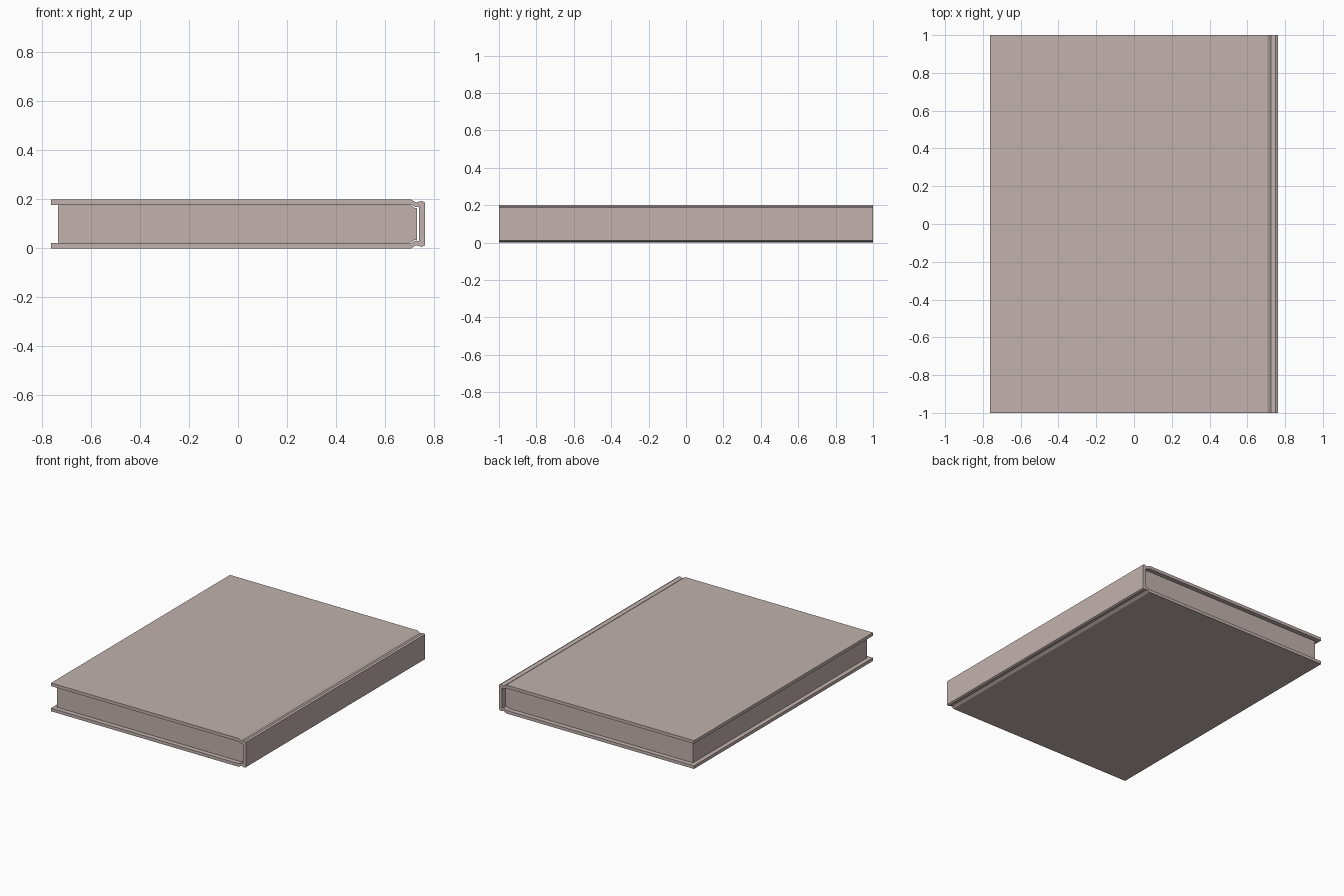
import bpy, bmesh

if "Cube" in bpy.data.objects:
    bpy.data.objects.remove(bpy.data.objects["Cube"])

# one flat colour for the whole book
mat = bpy.data.materials.new("dusty_beige")
mat.diffuse_color = (0.539, 0.445, 0.423, 1)
mat.use_nodes = True
mat.node_tree.nodes["Principled BSDF"].inputs["Base Color"].default_value = mat.diffuse_color
MID = 0.1  # mirror height of the cross-sections


def extrude_profile(name, upper, half_y):
    """Mirror the upper half of an x/z outline about MID, extrude it along y."""
    outline = upper + [(x, 2 * MID - z) for x, z in reversed(upper)]
    bm = bmesh.new()
    face = bm.faces.new([bm.verts.new((x, -half_y, z)) for x, z in outline])
    ext = bmesh.ops.extrude_face_region(bm, geom=[face])
    bmesh.ops.translate(bm, vec=(0, 2 * half_y, 0),
                        verts=[g for g in ext["geom"] if isinstance(g, bmesh.types.BMVert)])
    bmesh.ops.recalc_face_normals(bm, faces=bm.faces)
    mesh = bpy.data.meshes.new(name)
    bm.to_mesh(mesh)
    bm.free()
    mesh.materials.append(mat)
    ob = bpy.data.objects.new(name, mesh)
    bpy.context.collection.objects.link(ob)
    return ob


# cover: boards, hinge grooves and spine in one wrapped section
extrude_profile("cover", [
    (0.738, 0.170), (0.726, 0.168), (0.706, 0.178), (-0.763, 0.178),
    (-0.763, 0.200), (0.706, 0.200), (0.726, 0.187), (0.750, 0.194), (0.762, 0.188)], 1.0)

# page block, set back from the cover edges, chamfered at the spine
extrude_profile("pages", [
    (-0.735, 0.175), (0.704, 0.175), (0.722, 0.165), (0.731, 0.165)], 0.972)
